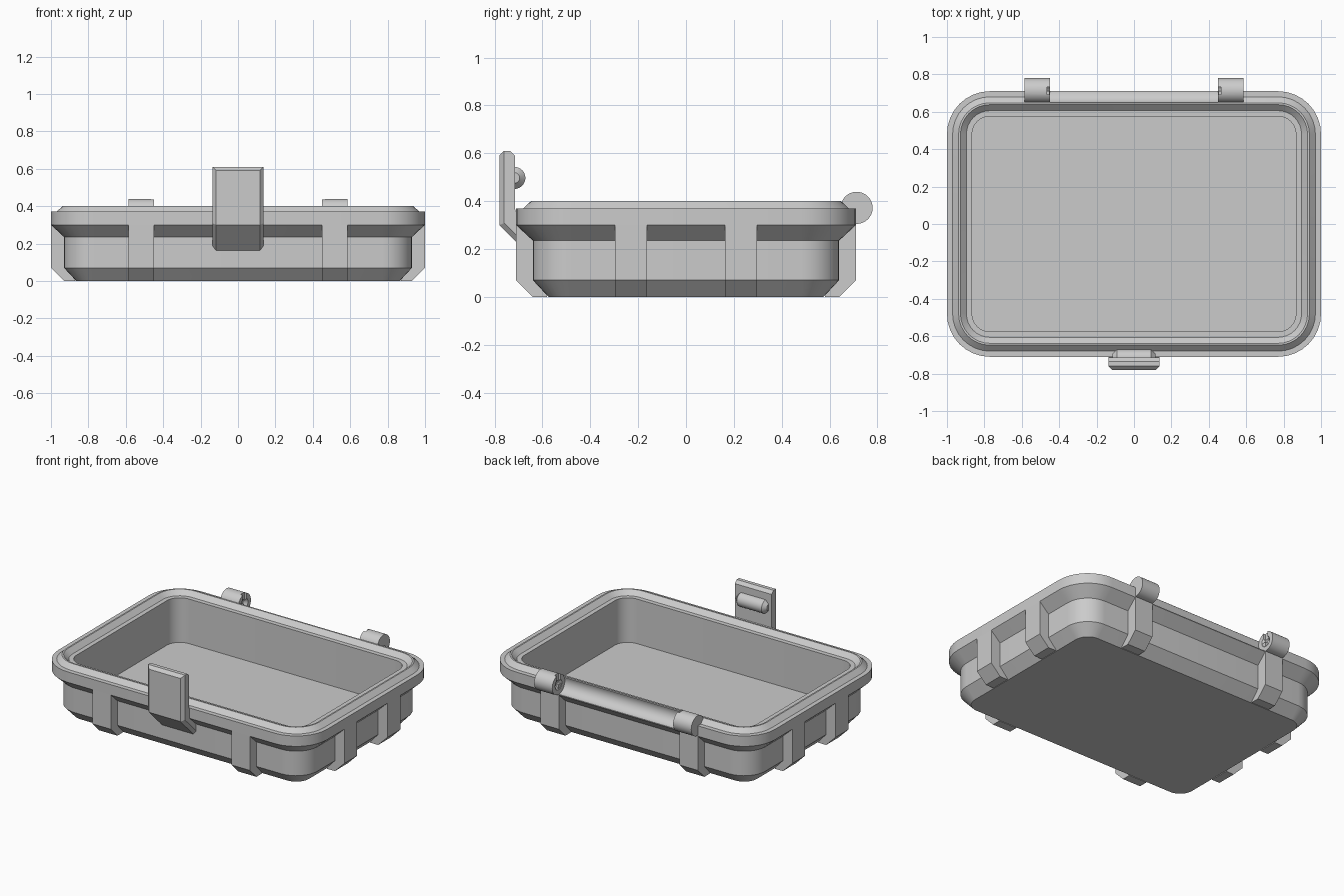
import bpy, bmesh, math
from mathutils import Matrix

if "Cube" in bpy.data.objects:
    bpy.data.objects.remove(bpy.data.objects["Cube"])

HX, HY, R = 1.0, 0.71, 0.23        # half sizes and corner radius of the rim
HINGE_Y, HINGE_Z, HINGE_R = 0.713, 0.372, 0.067

grey = bpy.data.materials.new("plain_grey")
grey.diffuse_color = (0.6, 0.6, 0.6, 1)
grey.use_nodes = True
grey.node_tree.nodes["Principled BSDF"].inputs["Base Color"].default_value = grey.diffuse_color


def finish(name, bm):
    bmesh.ops.recalc_face_normals(bm, faces=bm.faces)
    me = bpy.data.meshes.new(name)
    bm.to_mesh(me)
    bm.free()
    me.materials.append(grey)
    ob = bpy.data.objects.new(name, me)
    bpy.context.collection.objects.link(ob)
    return ob


def smooth(ob):
    ob.data.polygons.foreach_set("use_smooth", [True] * len(ob.data.polygons))
    ob.data.set_sharp_from_angle(angle=math.radians(30))


def loft(bm, rings):
    """Skin a stack of equal rings and cap both ends."""
    loops = [[bm.verts.new(p) for p in ring] for ring in rings]
    n = len(loops[0])
    for a, b in zip(loops, loops[1:]):
        for i in range(n):
            j = (i + 1) % n
            bm.faces.new((a[i], a[j], b[j], b[i]))
    bm.faces.new(loops[0])
    bm.faces.new(loops[-1])


def rounded_rect(inset, z, seg=8):
    r = R - inset
    cx, cy = HX - R, HY - R
    pts = []
    for q, (sx, sy) in enumerate([(1, 1), (-1, 1), (-1, -1), (1, -1)]):
        for i in range(seg + 1):
            a = math.pi / 2 * (q + i / seg)
            pts.append((sx * cx + r * math.cos(a), sy * cy + r * math.sin(a), z))
    return pts


def rod(bm, sections, y, z, seg=32):
    """Round bar along x from (x, radius) sections."""
    loft(bm, [[(x, y + r * math.cos(2 * math.pi * i / seg),
                z + r * math.sin(2 * math.pi * i / seg)) for i in range(seg)]
              for x, r in sections])


def prism(bm, pts, x0, x1):
    """Extrude a (y, z) outline along x."""
    loft(bm, [[(x, y, z) for y, z in pts] for x in (x0, x1)])


def cut(ob, cutters):
    for c in cutters:
        c.hide_render = True
        m = ob.modifiers.new("cut", 'BOOLEAN')
        m.operation, m.solver, m.object = 'DIFFERENCE', 'EXACT', c
    bpy.context.view_layer.update()
    dg = bpy.context.evaluated_depsgraph_get()
    me = bpy.data.meshes.new_from_object(ob.evaluated_get(dg))
    ob.modifiers.clear()
    ob.data = me
    for c in cutters:
        bpy.data.objects.remove(c)


# Tray: outer wall, rim, sealing ridge, inner wall and floor
bm = bmesh.new()
section = [(0.135, 0), (0.07, 0.07), (0.07, 0.235), (0, 0.30), (0, 0.37),
           (0.03, 0.37), (0.062, 0.40), (0.072, 0.40), (0.104, 0.37),
           (0.134, 0.37), (0.134, 0.07)]
loft(bm, [rounded_rect(i, z) for i, z in section])
tray = finish("tray", bm)

# Round channel along the back rim between the hinges
bm = bmesh.new()
rod(bm, [(-0.452, HINGE_R), (0.452, HINGE_R)], HINGE_Y, HINGE_Z, 48)
cut(tray, [finish("channel_cutter", bm)])
smooth(tray)

# Ribs on all four walls
bm = bmesh.new()
for turn in range(4):
    half, pos = (HY, 0.5175) if turn % 2 == 0 else (HX, 0.23)
    outline = [(-half, 0.302), (-half, 0.07), (-half + 0.07, 0),
               (-half + 0.13, 0), (-half + 0.11, 0.302)]
    for s in (-1, 1):
        part = bmesh.new()
        prism(part, outline, s * pos - 0.0675, s * pos + 0.0675)
        part.transform(Matrix.Rotation(turn * math.pi / 2, 4, 'Z'))
        tmp = bpy.data.meshes.new("tmp")
        part.to_mesh(tmp)
        part.free()
        bm.from_mesh(tmp)
        bpy.data.meshes.remove(tmp)
finish("ribs", bm)

# Hinge knuckles with a slotted socket in the inner end
for s, side in ((-1, "left"), (1, "right")):
    bm = bmesh.new()
    rod(bm, [(s * 0.45, HINGE_R), (s * 0.585, HINGE_R)], HINGE_Y, HINGE_Z, 40)
    knuckle = finish(side + "_hinge", bm)
    bm = bmesh.new()
    rod(bm, [(s * 0.44, 0.036), (s * 0.45, 0.036), (s * 0.472, 0.016)],
        HINGE_Y, HINGE_Z, 24)
    socket = finish("socket_cutter", bm)
    bm = bmesh.new()
    y0, y1 = HINGE_Y - 0.02, HINGE_Y + 0.02
    prism(bm, [(y0, HINGE_Z), (y1, HINGE_Z), (y1, 0.5), (y0, 0.5)],
          s * 0.44, s * 0.465)
    cut(knuckle, [socket, finish("slot_cutter", bm)])
    smooth(knuckle)

# Front latch plate: upright face, sloping foot, chamfered borders
bm = bmesh.new()
prism(bm, [(-0.78, 0.61), (-0.78, 0.30), (-0.642, 0.163), (-0.63, 0.23),
           (-0.70, 0.32), (-0.715, 0.37), (-0.715, 0.61)], -0.137, 0.137)
bmesh.ops.recalc_face_normals(bm, faces=bm.faces)
bm.normal_update()
borders = []
for e in bm.edges:
    a, b = (v.co for v in e.verts)
    front = all(c.y < -0.779 for c in (a, b))
    foot = all(c.z < 0.301 and c.y + c.z < -0.47 for c in (a, b))
    along_x = abs(a.x - b.x) > 0.1
    top = along_x and min(a.z, b.z) > 0.6
    if top or ((front or foot) and not along_x):
        borders.append(e)
bmesh.ops.bevel(bm, geom=borders, offset=0.02, segments=1, affect='EDGES')
finish("latch", bm)

# Rounded catch bar on the back of the latch
bm = bmesh.new()
rod(bm, [(-0.115, 0.022), (-0.092, 0.046), (0.092, 0.046), (0.115, 0.022)],
    -0.717, 0.497)
smooth(finish("catch_bar", bm))
